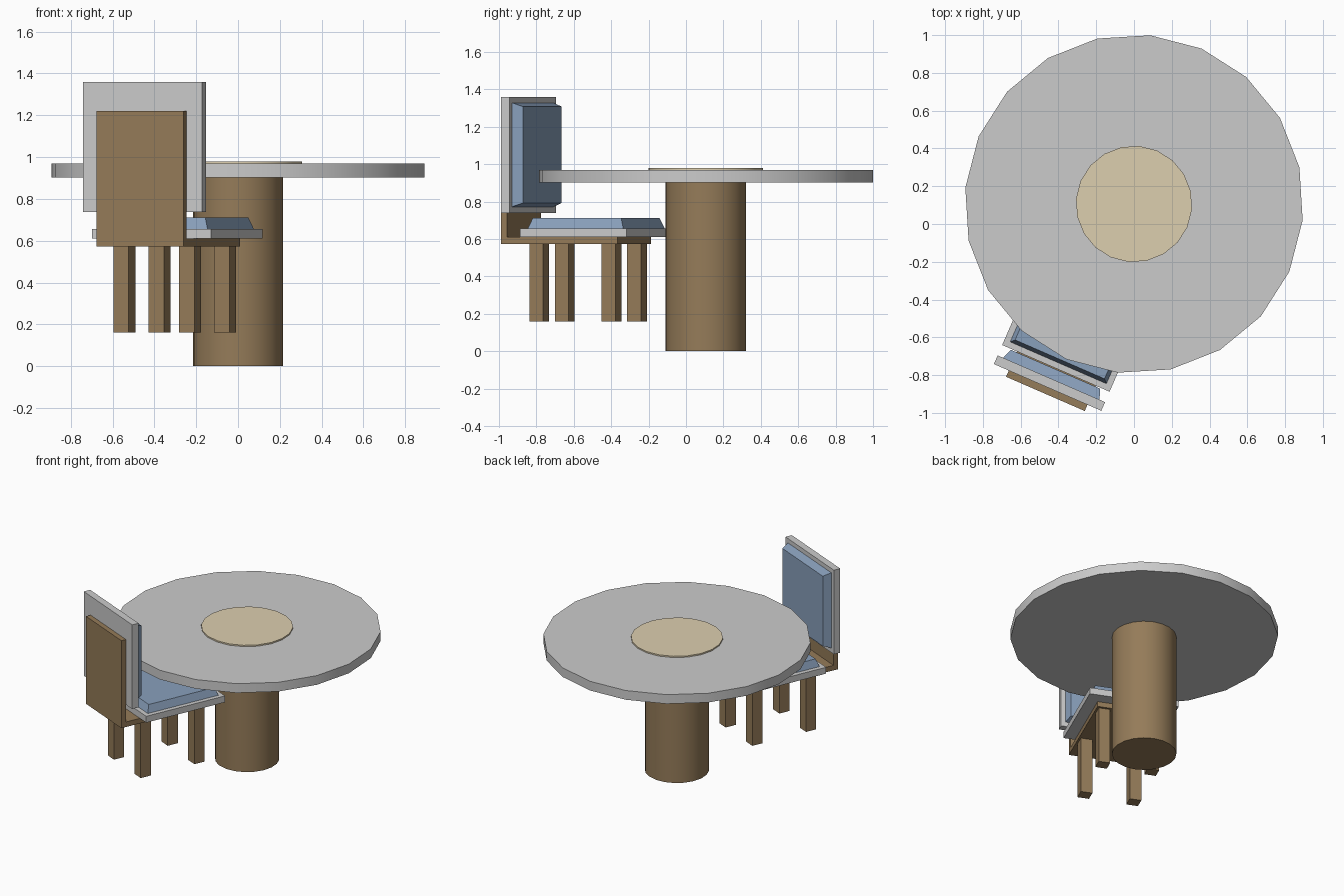
import bpy, bmesh, math
from mathutils import Matrix

if "Cube" in bpy.data.objects:
    bpy.data.objects.remove(bpy.data.objects["Cube"])


def material(name, color):
    m = bpy.data.materials.new(name)
    m.diffuse_color = color
    m.use_nodes = True
    m.node_tree.nodes["Principled BSDF"].inputs["Base Color"].default_value = m.diffuse_color
    return m


WOOD = material("wood", (0.30, 0.20, 0.10, 1))
CREAM = material("cream", (0.72, 0.62, 0.43, 1))
BLUE = material("blue_fabric", (0.25, 0.35, 0.50, 1))

# Chair frame: local x = chair right, local y = towards the table
CHAIR = Matrix.Translation((-0.29, -0.48, 0)) @ Matrix.Rotation(math.radians(-23.5), 4, 'Z')


def finish(bm, name, mat):
    bmesh.ops.recalc_face_normals(bm, faces=bm.faces)
    me = bpy.data.meshes.new(name)
    bm.to_mesh(me)
    bm.free()
    ob = bpy.data.objects.new(name, me)
    bpy.context.collection.objects.link(ob)
    if mat:
        me.materials.append(mat)
    return ob


def disc(name, radius, z0, z1, mat=None):
    bpy.ops.mesh.primitive_cylinder_add(
        vertices=20, radius=radius, depth=z1 - z0,
        location=(0, 0.106, (z0 + z1) / 2), rotation=(0, 0, math.radians(-5.5)))
    ob = bpy.context.object
    ob.name = name
    if mat:
        ob.data.materials.append(mat)
    bpy.ops.object.shade_smooth_by_angle(angle=math.radians(30))


def box(name, x, y, z, mat=None):
    bm = bmesh.new()
    bmesh.ops.create_cube(bm, size=1)
    for v in bm.verts:
        v.co = [a[0] if c < 0 else a[1] for a, c in zip((x, y, z), v.co)]
    finish(bm, name, mat).matrix_world = CHAIR


def cushion(name, place):
    # square pad with a tapered edge
    bm = bmesh.new()
    bmesh.ops.create_cube(bm, size=1)
    for v in bm.verts:
        half = 0.258 if v.co.z > 0 else 0.278
        v.co = (math.copysign(half, v.co.x), math.copysign(half, v.co.y),
                0.055 if v.co.z > 0 else 0)
    finish(bm, name, BLUE).matrix_world = CHAIR @ place


# Table
disc("table_pedestal", 0.216, 0, 0.905, WOOD)
disc("table_top", 0.897, 0.902, 0.97)
disc("table_centre_disc", 0.308, 0.965, 0.98, CREAM)

# L-shaped chair support, extruded sideways from its profile
bm = bmesh.new()
profile = [(-0.456, 0.573), (0.223, 0.573), (0.223, 0.61),
           (-0.42, 0.61), (-0.42, 1.22), (-0.456, 1.22)]
face = bm.faces.new([bm.verts.new((-0.224, y, z)) for y, z in profile])
side = bmesh.ops.extrude_face_region(bm, geom=[face])["geom"]
bmesh.ops.translate(bm, vec=(0.454, 0, 0),
                    verts=[g for g in side if isinstance(g, bmesh.types.BMVert)])
finish(bm, "chair_support", WOOD).matrix_world = CHAIR

# Seat and back boards with cushions
box("seat_board", (-0.31, 0.31), (-0.31, 0.31), (0.61, 0.657))
box("back_board", (-0.31, 0.31), (-0.42, -0.37), (0.738, 1.36))
cushion("seat_cushion", Matrix.Translation((0, 0, 0.656)))
cushion("back_cushion", Matrix.Translation((0, -0.37, 1.05)) @ Matrix.Rotation(math.radians(-90), 4, 'X'))

# Chair legs
for xs, side_name in ((-0.165, "left"), (0.177, "right")):
    for ys, end in ((0.166, "front"), (-0.256, "rear")):
        box(f"{end}_{side_name}_leg", (xs - 0.04, xs + 0.04),
            (ys - 0.04, ys + 0.04), (0.16, 0.574), WOOD)
